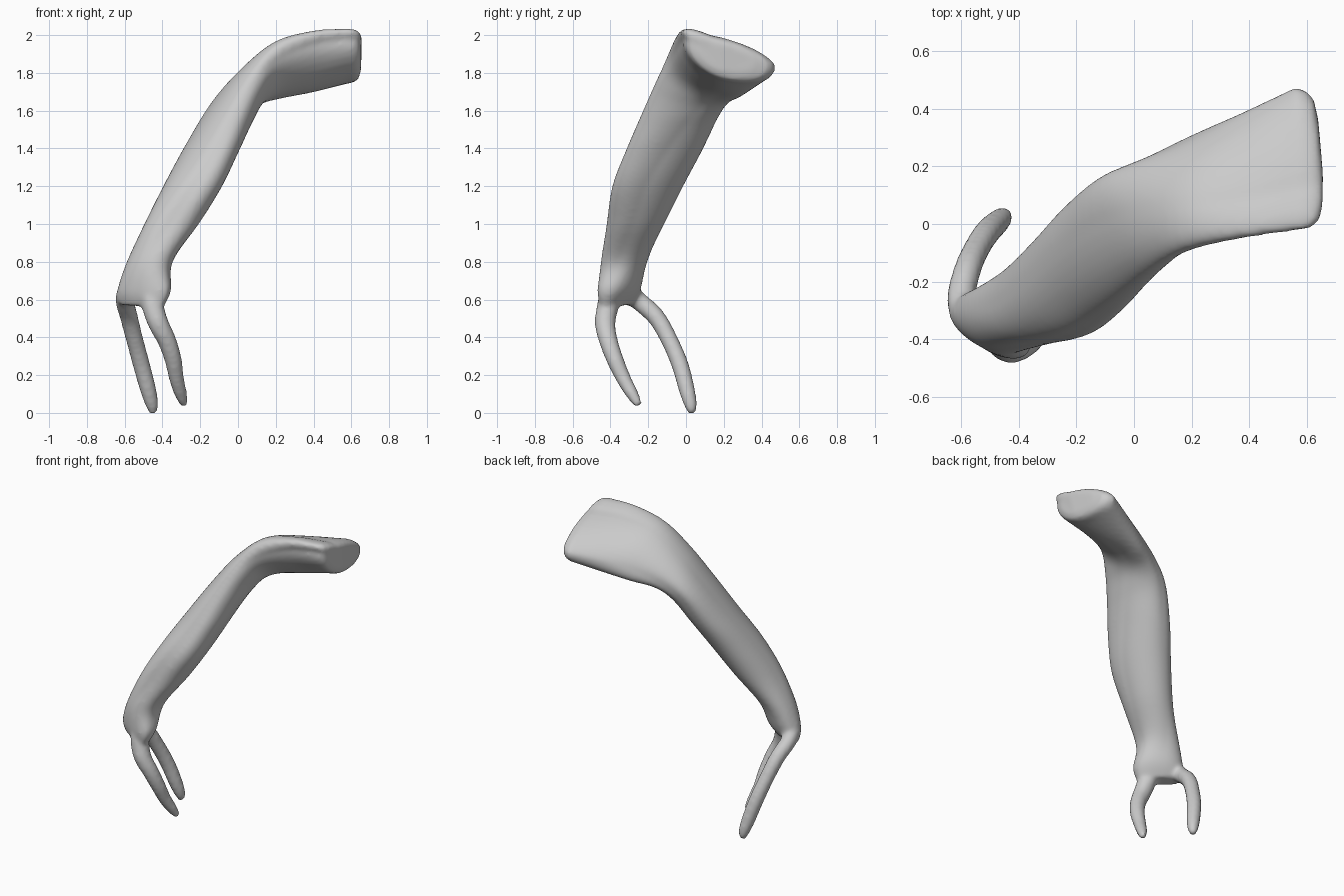
import bpy, bmesh, math
from mathutils import Vector

cube = bpy.data.objects.get("Cube")
if cube:
    bpy.data.objects.remove(cube, do_unlink=True)

skin = bpy.data.materials.new("plain grey")
skin.use_nodes = True
GREY = (0.6, 0.6, 0.6, 1)
skin.diffuse_color = GREY
skin.node_tree.nodes["Principled BSDF"].inputs["Base Color"].default_value = GREY

SIDES = 32


def spline(points, steps=5):
    """Smooth path through the points (Catmull-Rom)."""
    pts = [2 * points[0] - points[1]] + points + [2 * points[-1] - points[-2]]
    out = []
    for a, b, c, d in zip(pts, pts[1:], pts[2:], pts[3:]):
        for i in range(steps):
            t = i / steps
            out.append(0.5 * (2 * b + (c - a) * t + (2 * a - 5 * b + 4 * c - d) * t ** 2
                              + (3 * b - a - 3 * c + d) * t ** 3))
    return out + [points[-1]]


def loft(bm, rings):
    """Skin a row of rings and close both ends."""
    rows = [[bm.verts.new(p) for p in ring] for ring in rings]
    for r, s in zip(rows, rows[1:]):
        for i in range(len(r)):
            j = (i + 1) % len(r)
            bm.faces.new((r[i], r[j], s[j], s[i]))
    bm.faces.new(rows[0][::-1])
    bm.faces.new(rows[-1])


def section(corners):
    """Rounded ring through outer, front, inner and back points."""
    c = sum(corners, Vector()) / 4
    ring = []
    for k in range(SIDES):
        q, step = divmod(k, SIDES // 4)
        a = step / (SIDES // 4) * math.pi / 2
        p, n = corners[q] - c, corners[(q + 1) % 4] - c
        bulge = 1 + (0.12 if q == 1 else 0.03) * math.sin(2 * a)
        ring.append(c + (p * math.cos(a) + n * math.sin(a)) * bulge)
    return ring


def finger(bm, spec):
    """Round tapering tube along x, y, z, radius points."""
    path = spline([Vector(s) for s in spec])
    rings = []
    for i, p in enumerate(path):
        d = (path[min(i + 1, len(path) - 1)] - path[max(i - 1, 0)]).xyz.normalized()
        u = d.cross(Vector((1, 0, 0))).normalized()
        v = d.cross(u)
        rings.append([p.xyz + p.w * (u * math.cos(t) + v * math.sin(t))
                      for t in (2 * math.pi * k / 16 for k in range(16))])
    loft(bm, rings)


# Arm sections from palm to shoulder: outer, front, inner, back
ARM = [
    ((-.63, -.28, .575), (-.55, -.39, .565), (-.40, -.44, .56), (-.48, -.32, .57)),
    ((-.63, -.28, .65), (-.54, -.42, .65), (-.36, -.43, .65), (-.46, -.27, .65)),
    ((-.585, -.28, .8), (-.49, -.435, .8), (-.35, -.36, .8), (-.44, -.215, .8)),
    ((-.495, -.28, 1), (-.36, -.415, 1), (-.21, -.28, 1), (-.35, -.115, 1)),
    ((-.395, -.21, 1.2), (-.23, -.385, 1.2), (-.09, -.21, 1.2), (-.25, -.015, 1.2)),
    ((-.28, -.1, 1.41), (-.12, -.32, 1.38), (.0, -.09, 1.4), (-.16, .09, 1.4)),
    ((-.14, 0, 1.635), (-.02, -.24, 1.57), (.07, .02, 1.55), (-.08, .17, 1.58)),
    ((.0, .05, 1.805), (.09, -.155, 1.75), (.13, .1, 1.64), (.03, .225, 1.68)),
    ((.19, .07, 1.95), (.21, -.08, 1.87), (.22, .17, 1.675), (.2, .3, 1.76)),
    ((.4, .09, 1.995), (.4, -.03, 1.95), (.4, .19, 1.71), (.38, .385, 1.81)),
    ((.59, .13, 2), (.58, -.005, 1.98), (.58, .2, 1.755), (.56, .475, 1.84)),
]

bm = bmesh.new()
tracks = [spline([Vector(s[k]) for s in ARM]) for k in range(4)]
rings = [section(list(corners)) for corners in zip(*tracks)]

# Rounded shoulder end
last = rings[-1]
centre = sum(last, Vector()) / SIDES
for scale, push in ((.96, .035), (.86, .06), (.6, .072)):
    rings.append([centre + (p - centre) * scale + Vector((push, 0, 0)) for p in last])
loft(bm, rings)

# Rear finger and front finger
finger(bm, [(-.56, -.34, .69, .05), (-.60, -.27, .61, .05), (-.578, -.16, .51, .048),
            (-.545, -.085, .38, .046), (-.51, -.03, .25, .046), (-.475, .005, .12, .043),
            (-.455, .025, .04, .034), (-.45, .032, -.005, .018)])
finger(bm, [(-.47, -.38, .68, .06), (-.45, -.415, .56, .058), (-.42, -.428, .47, .055),
            (-.375, -.41, .38, .05), (-.343, -.375, .28, .046), (-.325, -.33, .18, .04),
            (-.303, -.285, .1, .034), (-.283, -.25, .04, .02)])

bmesh.ops.recalc_face_normals(bm, faces=bm.faces)
mesh = bpy.data.meshes.new("arm")
bm.to_mesh(mesh)
bm.free()
arm = bpy.data.objects.new("arm", mesh)
bpy.context.collection.objects.link(arm)
mesh.materials.append(skin)

# Fuse the parts into one soft skin
fuse = arm.modifiers.new("fuse", "REMESH")
fuse.mode = "VOXEL"
fuse.voxel_size = 0.013
fuse.use_smooth_shade = True
soften = arm.modifiers.new("soften", "SMOOTH")
soften.factor = 0.5
soften.iterations = 8
